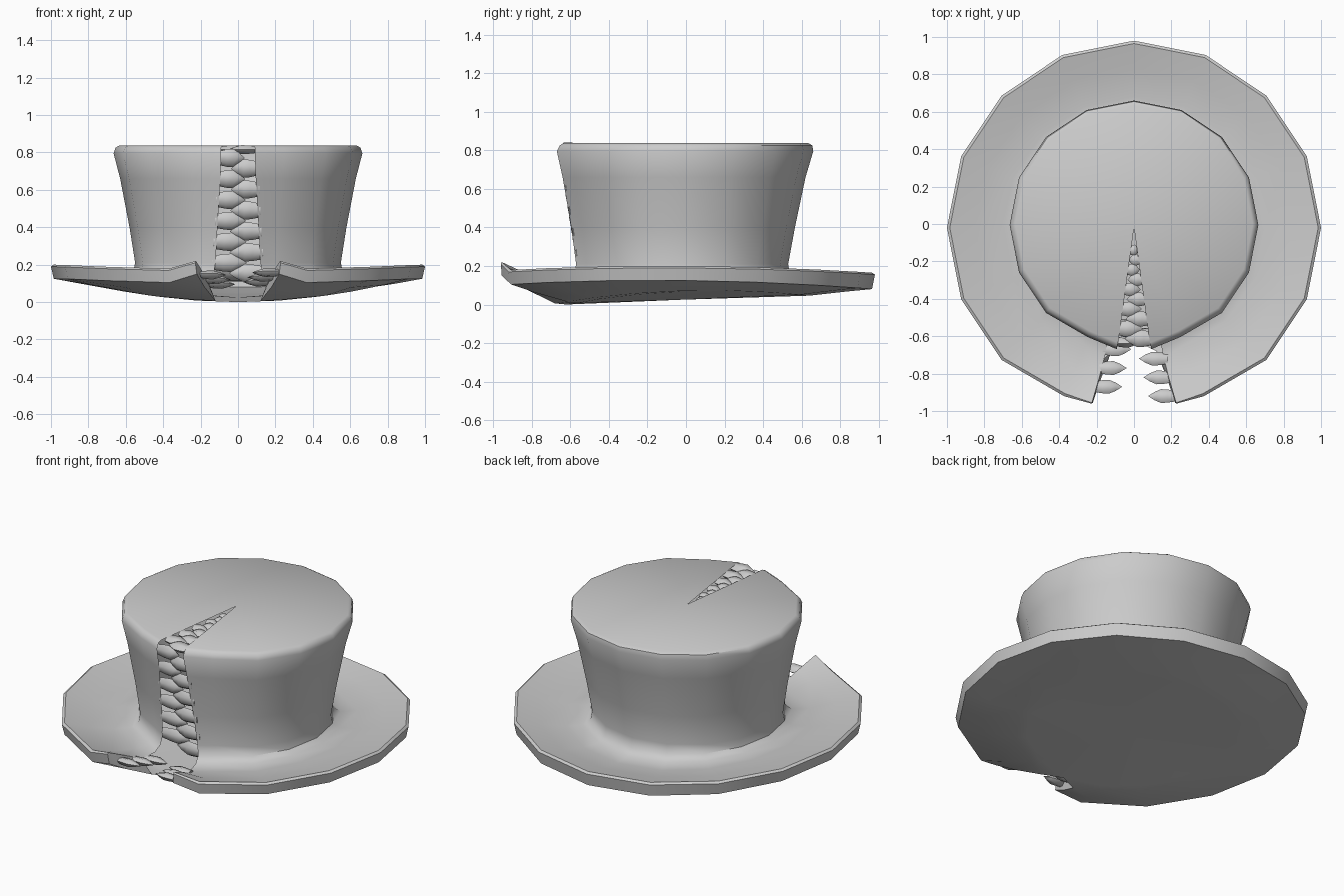
import bpy, bmesh, math
from mathutils import Vector

if "Cube" in bpy.data.objects:
    bpy.data.objects.remove(bpy.data.objects["Cube"], do_unlink=True)

felt = bpy.data.materials.new("grey_felt")
felt.use_nodes = True
GREY = (0.6, 0.6, 0.6, 1)
felt.diffuse_color = GREY
felt.node_tree.nodes["Principled BSDF"].inputs["Base Color"].default_value = GREY

SIDES = 16


def finish(name, bm, angle):
    mesh = bpy.data.meshes.new(name)
    bm.to_mesh(mesh)
    bm.free()
    obj = bpy.data.objects.new(name, mesh)
    bpy.context.collection.objects.link(obj)
    mesh.materials.append(felt)
    bpy.ops.object.select_all(action='DESELECT')
    obj.select_set(True)
    bpy.context.view_layer.objects.active = obj
    bpy.ops.object.shade_smooth_by_angle(angle=math.radians(angle))
    return obj


def ring(bm, r, z, side=0, back=0, gap=0, pull=1, lift=0, cy=-0.01):
    """Open ring around the hat; its two ends lie on the torn edges."""
    verts = []
    for k in range(SIDES + 1):
        a = math.radians(-90 + 360 * k / SIDES)
        x, y = math.cos(a), math.sin(a)
        h = z + side * x * x + back * y
        if k in (0, SIDES):
            co = (gap if k == 0 else -gap, -r * pull + cy, h + lift)
        else:
            f = r * (0.975 if k in (1, SIDES - 1) else 1)
            co = (x * f, y * f + cy, h)
        verts.append(bm.verts.new(co))
    return verts


def skin(bm, rings):
    for a, b in zip(rings, rings[1:]):
        for k in range(SIDES):
            bm.faces.new((a[k], b[k], b[k + 1], a[k + 1]))


# Crown, curled brim and closed underside, split down the front
bm = bmesh.new()
crown = [
    ring(bm, 0.0, 0.835, cy=-0.02),
    ring(bm, 0.635, 0.837, gap=0.085, cy=0),
    ring(bm, 0.655, 0.825, gap=0.09, cy=0),
    ring(bm, 0.665, 0.795, gap=0.09, cy=-0.005),
    ring(bm, 0.63, 0.66, gap=0.095),
    ring(bm, 0.58, 0.4, gap=0.11, cy=-0.015),
    ring(bm, 0.55, 0.21, gap=0.12, cy=-0.02),
]
brim = [
    ring(bm, 0.56, 0.15, 0.015, gap=0.13, cy=-0.02),
    ring(bm, 0.60, 0.115, 0.03, gap=0.14, cy=-0.02),
    ring(bm, 0.70, 0.11, 0.035, gap=0.16, cy=-0.02),
    ring(bm, 0.85, 0.135, 0.035, gap=0.19, pull=0.96, lift=0.03, cy=-0.02),
    ring(bm, 0.985, 0.17, 0.03, -0.005, 0.225, 0.95, 0.045, cy=-0.02),
    ring(bm, 1.0, 0.16, 0.03, -0.005, 0.228, 0.94, 0.045, cy=-0.02),
]
under = [
    ring(bm, 0.985, 0.09, 0.035, -0.01, 0.22, 0.95, 0.05, cy=-0.02),
    ring(bm, 0.85, 0.062, 0.038, 0.005, 0.18, 0.96, 0.025, cy=-0.02),
    ring(bm, 0.66, 0.026, 0.045, 0.02, 0.12, cy=-0.02),
    ring(bm, 0.60, 0.022, 0.045, 0.022, 0, cy=-0.02),
    ring(bm, 0.0, 0.025, cy=-0.02),
]
skin(bm, crown + brim + under)
# Close the torn brim ends
for k in (0, SIDES):
    for i in range(2):
        bm.faces.new((brim[4 - i][k], under[i][k], under[i + 1][k], brim[3 - i][k]))
    bm.faces.new((brim[4][k], brim[5][k], under[0][k]))
bmesh.ops.remove_doubles(bm, verts=bm.verts, dist=0.001)
bmesh.ops.recalc_face_normals(bm, faces=bm.faces)
finish("torn_hat", bm, 45)


def tooth(bm, root, side, along, length, width):
    """Flattened pointed spike growing from one torn edge toward the middle."""
    out = Vector((-side, 0, 0))
    along = Vector(along).normalized()
    normal = out.cross(along)
    loops = []
    for t, w in ((-0.1, 0.75), (0.25, 0.95), (0.5, 1), (0.75, 0.6)):
        loop = []
        for k in range(6):
            a = k * math.tau / 6
            loop.append(bm.verts.new(Vector(root) + out * length * t
                        + along * width * w * math.cos(a)
                        + normal * width * 0.6 * w * math.sin(a)))
        loops.append(loop)
    tip = bm.verts.new(Vector(root) + out * length)
    for a, b in zip(loops, loops[1:]):
        for k in range(6):
            bm.faces.new((a[k], a[k - 1], b[k - 1], b[k]))
    for k in range(6):
        bm.faces.new((loops[-1][k], loops[-1][k - 1], tip))
    bm.faces.new(loops[0])


# Interlocking teeth along the tear: top, crown front, then brim
for name, side in (("left_teeth", 1), ("right_teeth", -1)):
    bm = bmesh.new()
    shift = 0.5 if side > 0 else 0
    for i in range(5):
        y = -0.14 - 0.105 * (i + shift)
        half = 0.09 * (-y - 0.02) / 0.62
        tooth(bm, (side * half, y, 0.815), side, (0, 1, 0),
              half * 1.35 + 0.02, 0.025 + half * 0.25)
    for i in range(6):
        z = 0.77 - 0.112 * (i + shift)
        half = 0.09 + (0.8 - z) * 0.05
        y = -0.635 + (0.8 - z) * 0.16
        tooth(bm, (side * half, y, z), side, (0, -0.2, 1), half * 1.4, 0.05)
    for i in range(3):
        y = -0.67 - 0.1 * (i + shift)
        half = 0.15 + (-y - 0.65) * 0.24
        tooth(bm, (side * half, y, 0.09 + (-y - 0.65) * 0.25), side,
              (0, -1, 0.25), 0.14, 0.038)
    bmesh.ops.recalc_face_normals(bm, faces=bm.faces)
    finish(name, bm, 50)
